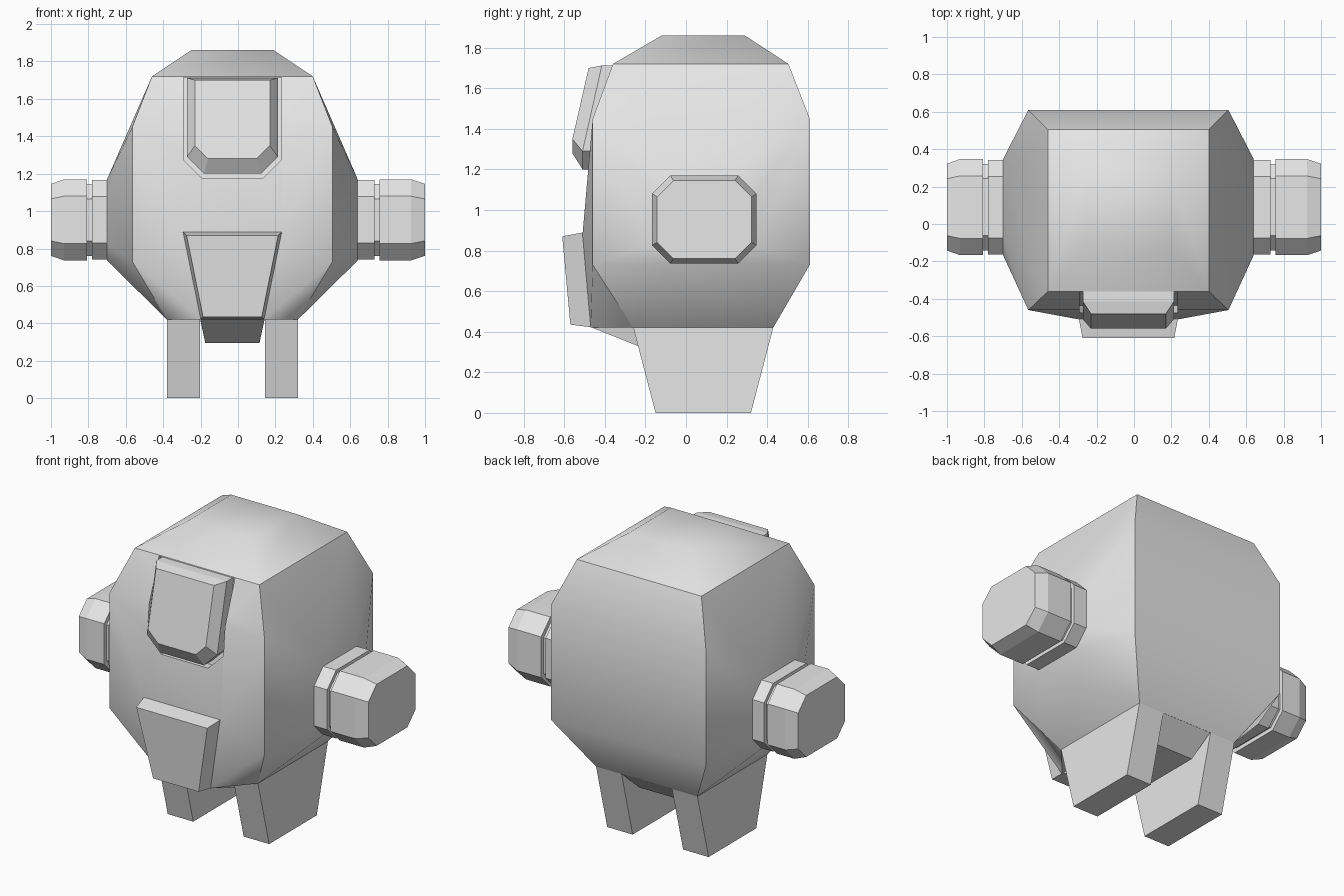
import bpy, bmesh

cube = bpy.data.objects.get("Cube")
if cube:
    bpy.data.objects.remove(cube, do_unlink=True)

MID = -0.03  # x of the body's plane of symmetry

grey = bpy.data.materials.new("plain_grey")
grey.use_nodes = True
grey.diffuse_color = (0.8, 0.8, 0.8, 1)
grey.node_tree.nodes["Principled BSDF"].inputs["Base Color"].default_value = (0.8, 0.8, 0.8, 1)


def finish(name, bm):
    bmesh.ops.recalc_face_normals(bm, faces=bm.faces)
    mesh = bpy.data.meshes.new(name)
    bm.to_mesh(mesh)
    bm.free()
    mesh.materials.append(grey)
    obj = bpy.data.objects.new(name, mesh)
    bpy.context.collection.objects.link(obj)
    return obj


def loft(name, rings):
    """Skin a row of matching closed rings and cap both ends."""
    bm = bmesh.new()
    rows = [[bm.verts.new(p) for p in ring] for ring in rings]
    n = len(rows[0])
    for a, b in zip(rows, rows[1:]):
        for i in range(n):
            j = (i + 1) % n
            bm.faces.new((a[i], a[j], b[j], b[i]))
    bm.faces.new(rows[0])
    bm.faces.new(rows[-1])
    return finish(name, bm)


def rect(x, half, y0, y1, z):
    return [(x - half, y0, z), (x + half, y0, z), (x + half, y1, z), (x - half, y1, z)]


# Body: a swollen box, smooth on each side and creased along its corners
def make_body():
    bm = bmesh.new()
    corner = {}
    for half, front, back, z in ((0.43, -0.36, 0.505, 1.72), (0.535, -0.46, 0.61, 1.45),
                                 (0.535, -0.46, 0.61, 0.73), (0.35, -0.26, 0.43, 0.42)):
        for s in (-1, 1):
            for y in (front, back):
                corner[bm.verts.new((MID + s * half, y, z))] = (s, y > 0)
    for s in (-1, 1):
        for y in (-0.12, 0.29):                       # crown
            bm.verts.new((MID + s * 0.22, y, 1.86))
        bm.verts.new((MID + s * 0.265, -0.51, 0.88))  # chest
        bm.verts.new((MID + s * 0.165, -0.47, 0.42))
        for p in octagon(MID + s * 0.67, 0):          # shoulders
            bm.verts.new(p)
    bmesh.ops.convex_hull(bm, input=bm.verts)
    for e in bm.edges:
        a, b = e.verts
        rim = abs(a.co.z - b.co.z) < 0.01 and any(abs(a.co.z - z) < 0.01 for z in (1.72, 0.42))
        same = a in corner and b in corner and corner[a] == corner[b]
        e.smooth = not (rim or same)
    for f in bm.faces:
        f.smooth = True
    loose = [v for v in bm.verts if not v.link_faces]
    bmesh.ops.delete(bm, geom=loose, context='VERTS')
    return finish("body", bm)


def octagon(x, inset):
    """Chamfered rectangle across the arm axis."""
    h, v, c = 0.257 - inset, 0.217 - inset, 0.09 - 0.4 * inset
    pts = [(h, v - c), (h - c, v), (c - h, v), (-h, v - c),
           (-h, c - v), (c - h, -v), (h - c, -v), (h, c - v)]
    return [(x, 0.09 + y, 0.953 + z) for y, z in pts]


body = make_body()

# Arms: stubby octagonal plugs with a groove and a tapered end
for name, xs in (("left_arm", (0.60, 0.73, 0.757, 0.925, 1.0)),
                 ("right_arm", (-0.66, -0.78, -0.807, -0.93, -1.0))):
    a, b, c, d, e = xs
    loft(name, [octagon(x, i) for x, i in
                ((a, 0.004), (b, 0.004), (b, 0.025), (c, 0.025), (c, 0), (d, 0), (e, 0.025))])

# Legs: wedges that narrow toward the foot
for name, x in (("left_leg", MID + 0.262), ("right_leg", MID - 0.262)):
    loft(name, [rect(x, 0.088, -0.26, 0.43, 0.42), rect(x, 0.088, -0.15, 0.32, 0)])

# Keel under the body between the legs
loft("keel", [rect(MID, 0.172, -0.465, 0.43, 0.421), rect(MID, 0.145, -0.15, 0.30, 0.295)])


# Chest plate: tapered slab
def plate_ring(top, bottom):
    (w0, y0, z0), (w1, y1, z1) = top, bottom
    return [(MID - w0, y0, z0), (MID + w0, y0, z0), (MID + w1, y1, z1), (MID - w1, y1, z1)]


loft("chest_plate", [plate_ring((0.265, -0.48, 0.89), (0.17, -0.44, 0.422)),
                     plate_ring((0.265, -0.505, 0.89), (0.17, -0.465, 0.422)),
                     plate_ring((0.245, -0.61, 0.87), (0.157, -0.57, 0.435))])


# Visor: leaning shield with clipped lower corners, set in a shallow recess
def shield(half, top, low, clip, y_top, y_low):
    outline = [(-half, top), (-half, low + clip), (clip - half, low),
               (half - clip, low), (half, low + clip), (half, top)]
    ring = []
    for x, z in outline:
        t = max(0, (z - low - clip) / (top - low - clip))
        ring.append((MID + x, y_low + t * (y_top - y_low), z))
    return ring


loft("visor", [shield(0.243, 1.712, 1.20, 0.09, -0.33, -0.42),
               shield(0.243, 1.712, 1.20, 0.09, -0.415, -0.51),
               shield(0.20, 1.70, 1.28, 0.07, -0.48, -0.56)])

cutter = loft("visor_recess_cutter", [shield(0.262, 1.715, 1.175, 0.10, -0.345, -0.435),
                                      shield(0.262, 1.715, 1.175, 0.10, -0.70, -0.70)])
cutter.hide_render = True
cutter.hide_viewport = True
cut = body.modifiers.new("visor_recess", 'BOOLEAN')
cut.operation = 'DIFFERENCE'
cut.solver = 'EXACT'
cut.object = cutter
